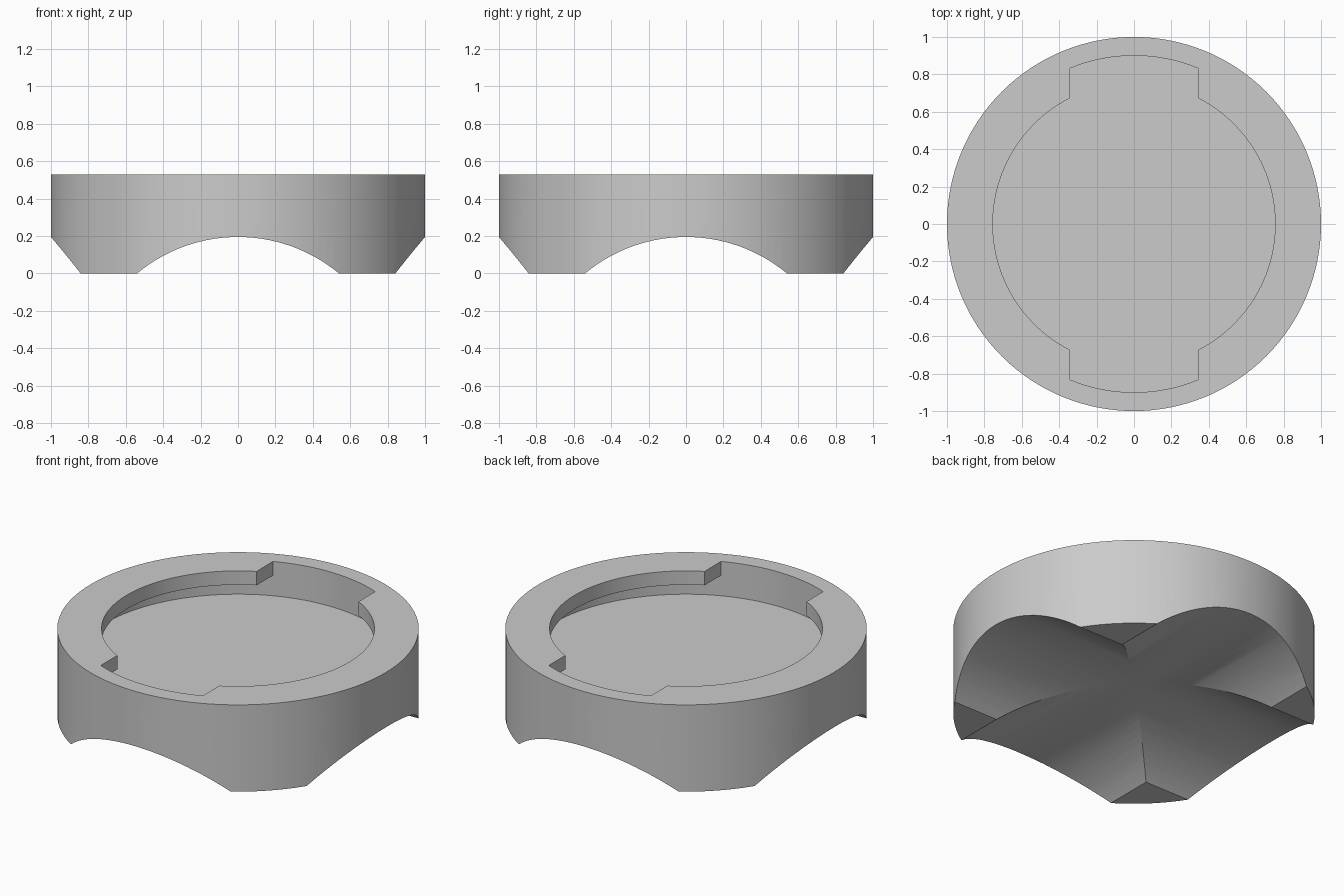
import bpy, bmesh, math
from math import pi, sin, cos, asin
from mathutils import Matrix

if "Cube" in bpy.data.objects:
    bpy.data.objects.remove(bpy.data.objects["Cube"], do_unlink=True)

HEIGHT = 0.53        # overall height
OPENING_R = 0.755    # round part of the top opening
CHAMBER_R = 0.90     # locking chamber and key notches
NOTCH_HALF = 0.345   # half width of a key notch
FLOOR_Z, LIP_Z = 0.32, 0.445
ARCH_R, ARCH_TOP = 0.845, 0.195
SEGMENTS = 128


def prism(name, outline, z0, z1, matrix=None):
    """Extrude a flat outline from z0 to z1."""
    bm = bmesh.new()
    face = bm.faces.new([bm.verts.new((x, y, z0)) for x, y in outline])
    top = bmesh.ops.extrude_face_region(bm, geom=[face])["geom"]
    bmesh.ops.translate(bm, vec=(0, 0, z1 - z0),
                        verts=[v for v in top if isinstance(v, bmesh.types.BMVert)])
    bmesh.ops.recalc_face_normals(bm, faces=bm.faces)
    if matrix:
        bm.transform(matrix)
    mesh = bpy.data.meshes.new(name)
    bm.to_mesh(mesh)
    bm.free()
    obj = bpy.data.objects.new(name, mesh)
    bpy.context.collection.objects.link(obj)
    return obj


def arc(radius, start, end, steps):
    return [(radius * cos(start + (end - start) * i / steps),
             radius * sin(start + (end - start) * i / steps)) for i in range(steps + 1)]


def circle(radius):
    return arc(radius, 0, 2 * pi, SEGMENTS)[:-1]


def keyed_outline(side_r):
    """Circle with two opposite key sectors at the chamber radius."""
    wide, inner = asin(NOTCH_HALF / CHAMBER_R), asin(NOTCH_HALF / side_r)
    points = []
    for turn in (0, pi):
        side = arc(side_r, turn - pi / 2 + inner, turn + pi / 2 - inner, 48)
        key = arc(CHAMBER_R, turn + pi / 2 - wide, turn + pi / 2 + wide, 16)
        # the full circle shares its corner points with the key
        points += (side[1:-1] if side_r == CHAMBER_R else side) + key
    return points


# Round body
body = prism("round_base", circle(1.0), 0, HEIGHT)

# Cutters: keyed opening, chamber under the lip, two crossing arches
cutters = [
    prism("opening_cutter", keyed_outline(OPENING_R), 0.38, HEIGHT + 0.1),
    prism("chamber_cutter", keyed_outline(CHAMBER_R), FLOOR_Z, LIP_Z),
]
for axis in "XY":
    tilt = Matrix.Rotation(pi / 2, 4, axis)
    lower = Matrix.Translation((0, 0, ARCH_TOP - ARCH_R))
    cutters.append(prism("arch_cutter", circle(ARCH_R), -1.2, 1.2, lower @ tilt))

bpy.ops.object.select_all(action="DESELECT")
body.select_set(True)
bpy.context.view_layer.objects.active = body
for cutter in cutters:
    cutter.hide_render = True
    cut = body.modifiers.new(cutter.name, "BOOLEAN")
    cut.operation, cut.solver, cut.object = "DIFFERENCE", "EXACT", cutter
    bpy.ops.object.modifier_apply(modifier=cut.name)
    bpy.data.objects.remove(cutter, do_unlink=True)

# Single grey finish
grey = bpy.data.materials.new("plain_grey")
grey.use_nodes = True
colour = (0.6, 0.6, 0.6, 1)
grey.diffuse_color = colour
grey.node_tree.nodes["Principled BSDF"].inputs["Base Color"].default_value = colour
body.data.materials.clear()
body.data.materials.append(grey)
bpy.ops.object.shade_smooth_by_angle(angle=math.radians(20))
